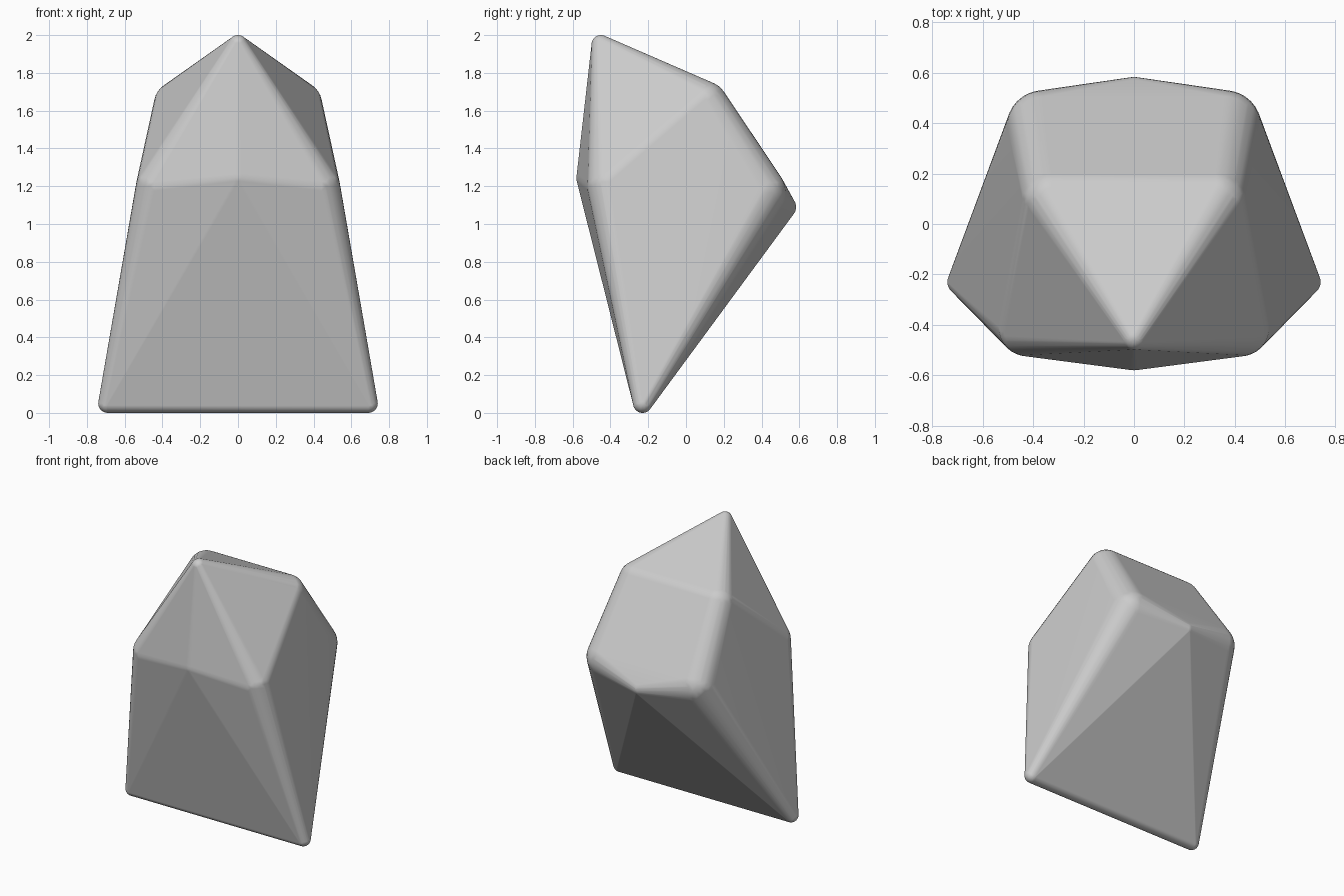
import bpy, bmesh, math
from mathutils import Matrix

if "Cube" in bpy.data.objects:
    bpy.data.objects.remove(bpy.data.objects["Cube"])

# Rounded corner balls: (x, y, z, radius); those with x > 0 are mirrored
CORNERS = [
    (0.00, -0.450, 1.950, 0.050),   # top tip
    (0.00, -0.480, 1.245, 0.100),   # front ridge
    (0.42, -0.405, 1.200, 0.120),   # front shoulders
    (0.69, -0.230, 0.050, 0.050),   # bottom edge ends
    (0.325, 0.100, 1.635, 0.120),   # upper back corners
    (0.36, 0.385, 1.165, 0.145),    # lower back corners
    (0.00, 0.523, 1.090, 0.060),    # lower back ridge
]


def add_ball(bm, x, y, z, r):
    bmesh.ops.create_uvsphere(bm, u_segments=32, v_segments=16, radius=r,
                              matrix=Matrix.Translation((x, y, z)))


# Stone body: convex skin stretched over the corner balls
bm = bmesh.new()
for x, y, z, r in CORNERS:
    add_ball(bm, x, y, z, r)
    if x > 0:
        add_ball(bm, -x, y, z, r)
points = [v.co.copy() for v in bm.verts]
bm.free()

bm = bmesh.new()
for p in points:
    bm.verts.new(p)
hull = bmesh.ops.convex_hull(bm, input=bm.verts[:])
unused = [v for v in bm.verts if not v.link_faces]
bmesh.ops.delete(bm, geom=unused, context='VERTS')
bmesh.ops.remove_doubles(bm, verts=bm.verts[:], dist=0.0005)
bmesh.ops.recalc_face_normals(bm, faces=bm.faces[:])
for f in bm.faces:
    f.smooth = True

mesh = bpy.data.meshes.new("faceted_stone")
bm.to_mesh(mesh)
bm.free()
stone = bpy.data.objects.new("faceted_stone", mesh)
bpy.context.collection.objects.link(stone)

# Keep the big facets flat while the rounded edges stay smooth
weighted = stone.modifiers.new("flat_facets", 'WEIGHTED_NORMAL')
weighted.weight = 100
